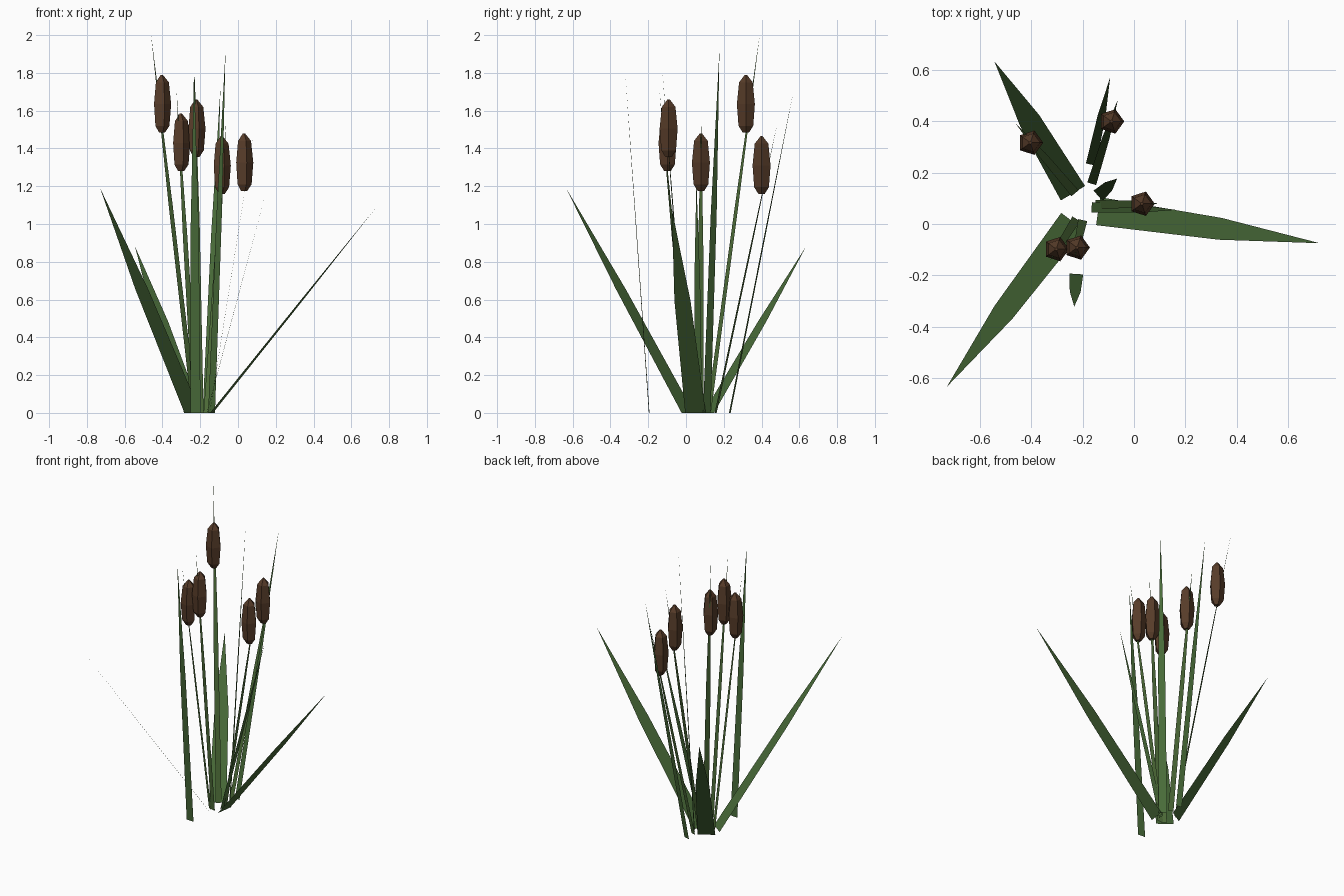
import bpy, bmesh
from math import cos, sin, pi
from mathutils import Vector

if "Cube" in bpy.data.objects:
    bpy.data.objects.remove(bpy.data.objects["Cube"])


def material(name, rgb):
    m = bpy.data.materials.new(name)
    m.diffuse_color = (*rgb, 1)
    m.use_nodes = True
    m.node_tree.nodes["Principled BSDF"].inputs["Base Color"].default_value = m.diffuse_color
    return m


LEAF = material("leaf_green", (0.065, 0.145, 0.04))
STEM = material("stem_green", (0.075, 0.15, 0.04))
BROWN = material("seed_brown", (0.095, 0.045, 0.022))


def add_object(name, bm, mat):
    me = bpy.data.meshes.new(name)
    bm.to_mesh(me)
    bm.free()
    me.materials.append(mat)
    bpy.context.collection.objects.link(bpy.data.objects.new(name, me))


def blade(name, base, tip, width, mat):
    """Flat straight blade, widest at the ground and pointed at the tip."""
    a, b = Vector((*base, 0)), Vector(tip)
    side = Vector((a.y - b.y, b.x - a.x, 0)).normalized() * width / 2
    mid = a.lerp(b, 0.55)
    bm = bmesh.new()
    v = [bm.verts.new(p) for p in
         (a + side, a - side, mid - side * 0.78, mid + side * 0.78, b)]
    bm.faces.new((v[0], v[1], v[2], v[3]))
    bm.faces.new((v[3], v[2], v[4]))
    bm.normal_update()
    if bm.faces[:][0].normal.z < 0:
        bmesh.ops.reverse_faces(bm, faces=bm.faces[:])
    add_object(name, bm, mat)


def seed_head(name, x, y, z):
    """Upright five-sided seed head built from a radius/height profile."""
    profile = [(0.018, 0), (0.041, 0.035), (0.05, 0.15), (0.038, 0.265), (0.006, 0.305)]
    bm = bmesh.new()
    rings = [[bm.verts.new((x + r * cos(2 * pi * i / 5), y + r * sin(2 * pi * i / 5), z + h))
              for i in range(5)] for r, h in profile]
    for lo, hi in zip(rings, rings[1:]):
        for i in range(5):
            j = (i + 1) % 5
            bm.faces.new((lo[i], lo[j], hi[j], hi[i]))
    bm.faces.new(rings[0][::-1])
    bm.faces.new(rings[-1])
    add_object(name, bm, BROWN)


# Leaves: base xy, tip xyz, width
leaves = [
    ((-0.24, 0.01), (-0.73, -0.635, 1.19), 0.11),
    ((-0.14, 0.05), (0.725, -0.075, 1.08), 0.11),
    ((-0.238, 0.12), (-0.545, 0.635, 0.88), 0.11),
    ((-0.168, 0.232), (-0.093, 0.572), 0.04, 1.72),
    ((-0.14, 0.11), (-0.066, 0.177), 0.054, 1.92),
    ((-0.225, -0.195), (-0.233, -0.322), 0.054, 1.81),
    ((-0.165, 0.065), (0.165, 0.055), 0.04, 1.23),
]
for n, (base, tip, width, *z) in enumerate(leaves, 1):
    blade(f"leaf_{n}", base, (*tip, *z), width, LEAF)

# Cattails: stem base xy, stem tip xyz, seed head xyz
cattails = [
    ((-0.23, 0.12), (-0.46, 0.39, 2.0), (-0.404, 0.317, 1.485)),
    ((-0.225, 0.02), (-0.325, -0.14, 1.7), (-0.303, -0.098, 1.28)),
    ((-0.2, 0.015), (-0.23, -0.125, 1.81), (-0.222, -0.092, 1.355)),
    ((-0.165, 0.157), (-0.063, 0.485, 1.54), (-0.088, 0.4, 1.16)),
    ((-0.15, 0.075), (0.097, 0.08, 1.56), (0.031, 0.079, 1.175)),
]
for n, (base, tip, head) in enumerate(cattails, 1):
    blade(f"stem_{n}", base, tip, 0.036, STEM)
    seed_head(f"seed_head_{n}", *head)
